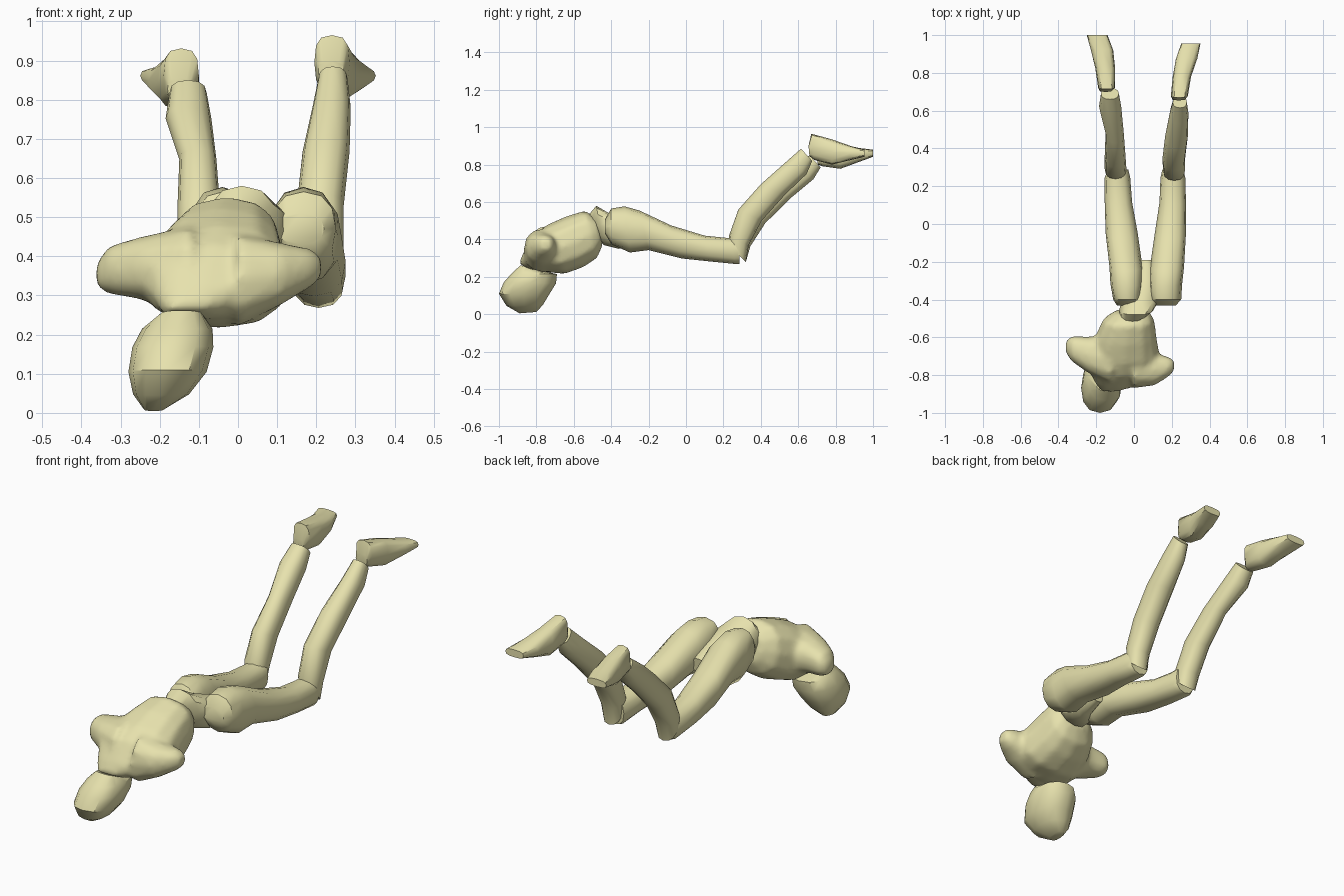
import bpy, bmesh, math
from mathutils import Vector as V

if "Cube" in bpy.data.objects:
    bpy.data.objects.remove(bpy.data.objects["Cube"])


def side(x0, x1, top, bot):
    """Cross-section from its x range and its two edge points (y, z) seen from the side."""
    a, b = V((0, *top)), V((0, *bot))
    return V(((x0 + x1) / 2, 0, 0)) + (a + b) / 2, V(((x1 - x0) / 2, 0, 0)), (a - b) / 2


def across(x, y, z, ry, rz):
    """Cross-section facing sideways."""
    return V((x, y, z)), V((0, ry, 0)), V((0, 0, rz))


def power(t, p):
    return math.copysign(abs(t) ** p, t)


def loft(name, *tubes, n=12, p=0.85, blend=False):
    bm = bmesh.new()
    for tube in tubes:
        rings = []
        for c, u, v in tube:
            rings.append([bm.verts.new(c + u * power(math.cos(2 * math.pi * i / n), p)
                                       + v * power(math.sin(2 * math.pi * i / n), p))
                          for i in range(n)])
        for r, s in zip(rings, rings[1:]):
            for i in range(n):
                j = (i + 1) % n
                bm.faces.new((r[i], r[j], s[j], s[i]))
        bm.faces.new(rings[0])
        bm.faces.new(rings[-1])
    bmesh.ops.recalc_face_normals(bm, faces=bm.faces)
    me = bpy.data.meshes.new(name)
    bm.to_mesh(me)
    bm.free()
    ob = bpy.data.objects.new(name, me)
    bpy.context.collection.objects.link(ob)
    me.materials.append(mat)
    if blend:
        m = ob.modifiers.new("merge", 'REMESH')
        m.mode, m.voxel_size, m.use_smooth_shade = 'VOXEL', 0.014, True
        m = ob.modifiers.new("soften", 'SMOOTH')
        m.factor, m.iterations = 0.5, 6
    bpy.ops.object.select_all(action='DESELECT')
    ob.select_set(True)
    bpy.context.view_layer.objects.active = ob
    if blend:
        bpy.ops.object.shade_smooth()
    else:
        bpy.ops.object.shade_smooth_by_angle(angle=math.radians(40))
    return ob


mat = bpy.data.materials.new("pale_yellow")
mat.diffuse_color = (0.80, 0.76, 0.42, 1)
mat.use_nodes = True
mat.node_tree.nodes["Principled BSDF"].inputs["Base Color"].default_value = mat.diffuse_color

# Head, hanging down from the neck
loft("head", [side(*s) for s in (
    (-.20, -.09, (-.885, .262), (-.81, .24)),
    (-.245, -.065, (-.935, .215), (-.69, .215)),
    (-.27, -.063, (-.975, .17), (-.695, .165)),
    (-.28, -.08, (-1.0, .11), (-.735, .10)),
    (-.268, -.125, (-.96, .045), (-.765, .05)),
    (-.24, -.19, (-.89, .005), (-.80, .012)))])

# Torso with shoulder stumps, blended into one skin
trunk = [side(*s) for s in (
    (-.10, .08, (-.48, .515), (-.445, .37)),
    (-.165, .108, (-.54, .555), (-.475, .30)),
    (-.205, .12, (-.64, .525), (-.55, .25)),
    (-.235, .135, (-.74, .48), (-.65, .215)),
    (-.24, .11, (-.81, .43), (-.75, .225)),
    (-.21, .04, (-.87, .33), (-.80, .24)),
    (-.19, -.07, (-.895, .27), (-.82, .235)))]
left_stump = [across(*s) for s in (
    (-.12, -.72, .36, .13, .12), (-.25, -.69, .37, .095, .08),
    (-.33, -.66, .365, .068, .062), (-.362, -.65, .352, .03, .03))]
right_stump = [across(*s) for s in (
    (0, -.76, .34, .11, .12), (.11, -.77, .355, .085, .08),
    (.185, -.755, .37, .052, .05), (.212, -.75, .372, .028, .028))]
loft("torso", trunk, left_stump, right_stump, blend=True)

# Pelvis wedge between the thighs
loft("pelvis", [side(*s) for s in (
    (-.07, .04, (-.525, .525), (-.47, .40)),
    (-.08, .10, (-.48, .58), (-.44, .37)),
    (-.06, .14, (-.42, .545), (-.36, .35)),
    (0, .13, (-.30, .50), (-.30, .355)),
    (.03, .10, (-.19, .46), (-.20, .38)))])

# Legs share side profiles; each side has its own x ranges
THIGH = [((-.432, .51), (-.432, .43)), ((-.40, .565), (-.40, .375)),
         ((-.33, .577), (-.30, .33)), ((-.25, .555), (-.20, .343)),
         ((-.08, .475), (-.02, .298)), ((.10, .42), (.13, .282)),
         ((.22, .408), (.27, .268)), ((.29, .41), (.285, .27))]
SHIN = [((.235, .36), (.32, .28)), ((.23, .42), (.335, .37)),
        ((.28, .56), (.405, .50)), ((.40, .695), (.53, .64)),
        ((.53, .81), (.645, .75)), ((.615, .885), (.675, .82))]
FOOT = [((.655, .90), (.66, .845)), ((.67, .965), (.685, .825)),
        ((.78, .935), (.78, .80)), ((.88, .90), (.87, .822)),
        ((.955, .88), (.955, .842))]
LEGS = {
    "right": (
        [(.10, .22), (.085, .25), (.08, .255), (.085, .265),
         (.11, .275), (.135, .275), (.14, .272), (.15, .26)],
        [(.165, .26), (.155, .27), (.15, .27), (.165, .285), (.19, .288), (.205, .28)],
        [(.205, .27), (.195, .285), (.205, .302), (.222, .335), (.25, .352)], 0),
    "left": (
        [(-.09, .02), (-.11, .035), (-.125, .045), (-.13, .045),
         (-.15, .02), (-.155, -.01), (-.155, -.02), (-.14, -.03)],
        [(-.145, -.045), (-.155, -.04), (-.155, -.045), (-.15, -.055),
         (-.185, -.068), (-.175, -.08)],
        [(-.18, -.12), (-.19, -.10), (-.205, -.10), (-.228, -.11), (-.25, -.14)], 1),
}


def leg_part(name, profile, widths, dy, dz, p=0.85):
    """dy and dz each give the shift at the first and last section."""
    k = len(profile) - 1
    rings = []
    for i, ((t, b), (x0, x1)) in enumerate(zip(profile, widths)):
        sy = dy[0] + (dy[1] - dy[0]) * i / k
        sz = dz[0] + (dz[1] - dz[0]) * i / k
        rings.append(side(x0, x1, (t[0] + sy, t[1] + sz), (b[0] + sy, b[1] + sz)))
    loft(name, rings, p=p)


for s, (thigh, shin, foot, lean) in LEGS.items():
    leg_part(s + "_thigh", THIGH, thigh, (0, 0), (0, 0))
    leg_part(s + "_shin", SHIN, shin, (0, .045 * lean), (0, -.035 * lean))
    leg_part(s + "_foot", FOOT, foot, (.045 * lean, .045 * lean), (-.045 * lean, 0), p=0.7)
